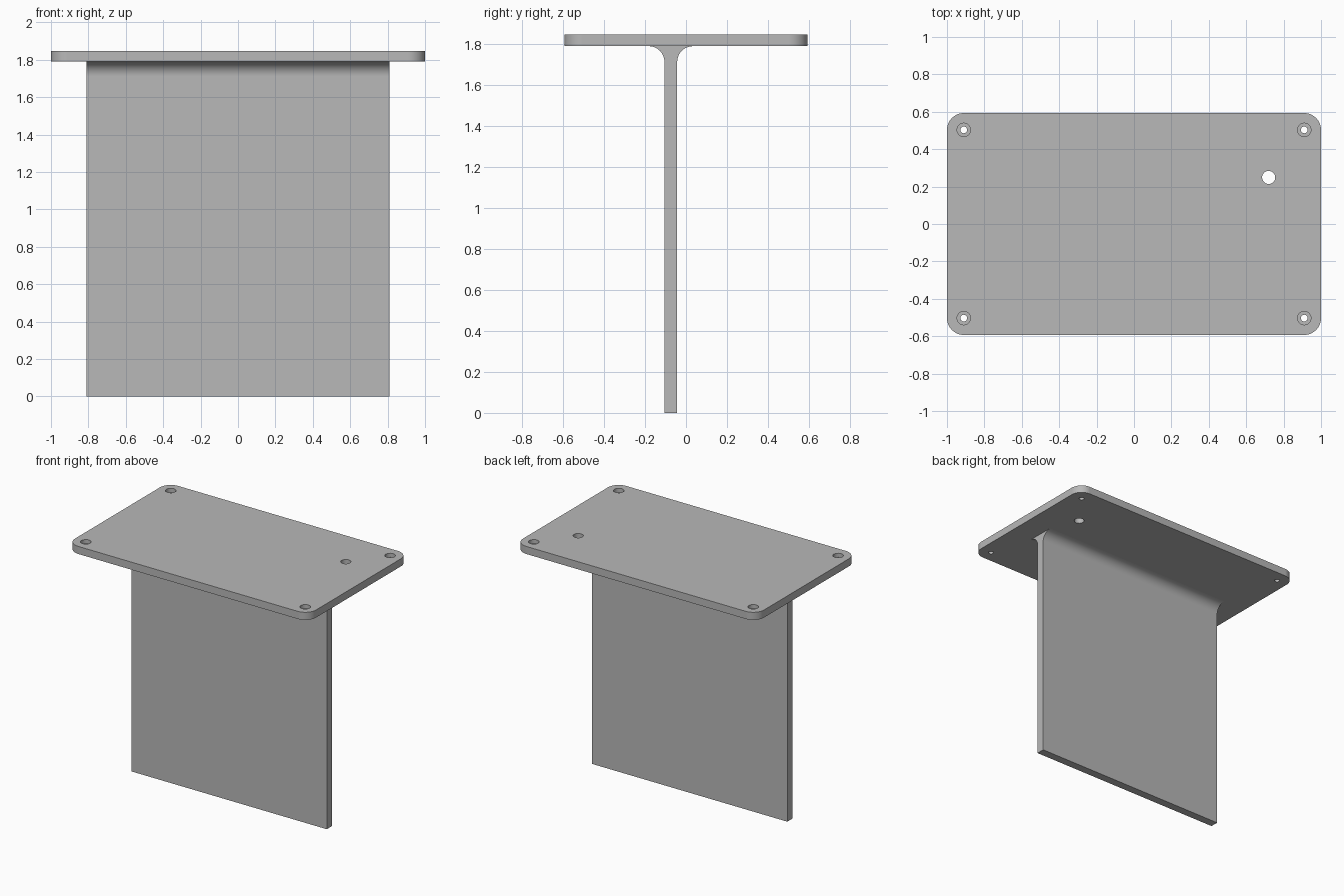
import bpy, bmesh
from math import sin, cos, pi, radians

cube = bpy.data.objects.get("Cube")
if cube:
    bpy.data.objects.remove(cube, do_unlink=True)

grey = bpy.data.materials.new("plain grey")
grey.use_nodes = True
colour = (0.48, 0.48, 0.48, 1)
grey.diffuse_color = colour
grey.node_tree.nodes["Principled BSDF"].inputs["Base Color"].default_value = colour

PLATE_X, PLATE_Y, PLATE_LOW, PLATE_TOP = 1.0, 0.593, 1.79, 1.847
WEB_X, WEB_Y, WEB_HALF = 0.81, -0.074, 0.031


def arc(cx, cy, r, start, end, steps=12):
    angles = [radians(start + (end - start) * i / steps) for i in range(steps + 1)]
    return [(cx + r * cos(a), cy + r * sin(a)) for a in angles]


def prism(name, points, offset):
    """Extrude a closed loop of 3D points into a solid."""
    bm = bmesh.new()
    face = bm.faces.new([bm.verts.new(p) for p in points])
    new = bmesh.ops.extrude_face_region(bm, geom=[face])["geom"]
    moved = [v for v in new if isinstance(v, bmesh.types.BMVert)]
    bmesh.ops.translate(bm, verts=moved, vec=offset)
    bmesh.ops.recalc_face_normals(bm, faces=bm.faces)
    mesh = bpy.data.meshes.new(name)
    bm.to_mesh(mesh)
    bm.free()
    mesh.materials.append(grey)
    obj = bpy.data.objects.new(name, mesh)
    bpy.context.collection.objects.link(obj)
    return obj


def activate(obj):
    bpy.ops.object.select_all(action="DESELECT")
    obj.select_set(True)
    bpy.context.view_layer.objects.active = obj


def drill(obj, x, y, r, low, high):
    """Cut a round vertical hole between two heights."""
    circle = arc(x, y, r, 0, 360, 32)[:-1]
    cutter = prism("hole_cutter", [(px, py, low) for px, py in circle], (0, 0, high - low))
    cutter.hide_render = True
    activate(obj)
    mod = obj.modifiers.new("hole", "BOOLEAN")
    mod.operation, mod.solver, mod.object = "DIFFERENCE", "EXACT", cutter
    bpy.ops.object.modifier_apply(modifier=mod.name)
    bpy.data.objects.remove(cutter, do_unlink=True)


def finish(obj):
    activate(obj)
    bpy.ops.object.shade_smooth_by_angle(angle=radians(30))
    obj.modifiers.new("flat_face_normals", "WEIGHTED_NORMAL").keep_sharp = True


# Top plate with rounded corners
R = 0.09
outline = []
for i, (sx, sy) in enumerate([(1, 1), (-1, 1), (-1, -1), (1, -1)]):
    outline += arc(sx * (PLATE_X - R), sy * (PLATE_Y - R), R, 90 * i, 90 * i + 90)
plate = prism("top_plate", [(x, y, PLATE_LOW) for x, y in outline],
              (0, 0, PLATE_TOP - PLATE_LOW))

# Counterbored screw holes in the corners and one plain cable hole
for sx in (-1, 1):
    for sy in (-1, 1):
        x, y = sx * (PLATE_X - R), sy * (PLATE_Y - R)
        drill(plate, x, y, 0.036, PLATE_TOP - 0.03, PLATE_TOP + 0.1)
        drill(plate, x, y, 0.018, PLATE_LOW - 0.1, PLATE_TOP + 0.1)
drill(plate, 0.72, 0.249, 0.035, PLATE_LOW - 0.1, PLATE_TOP + 0.1)
finish(plate)

# Upright web, flaring into the plate with a fillet on each side
F = 0.077
flare = arc(WEB_HALF + F, PLATE_LOW - F, F, 180, 90)
half = [(WEB_HALF, 0)] + flare
profile = half + [(-y, z) for y, z in reversed(half)]
web = prism("upright_web", [(-WEB_X, WEB_Y + y, z) for y, z in profile], (2 * WEB_X, 0, 0))
finish(web)
